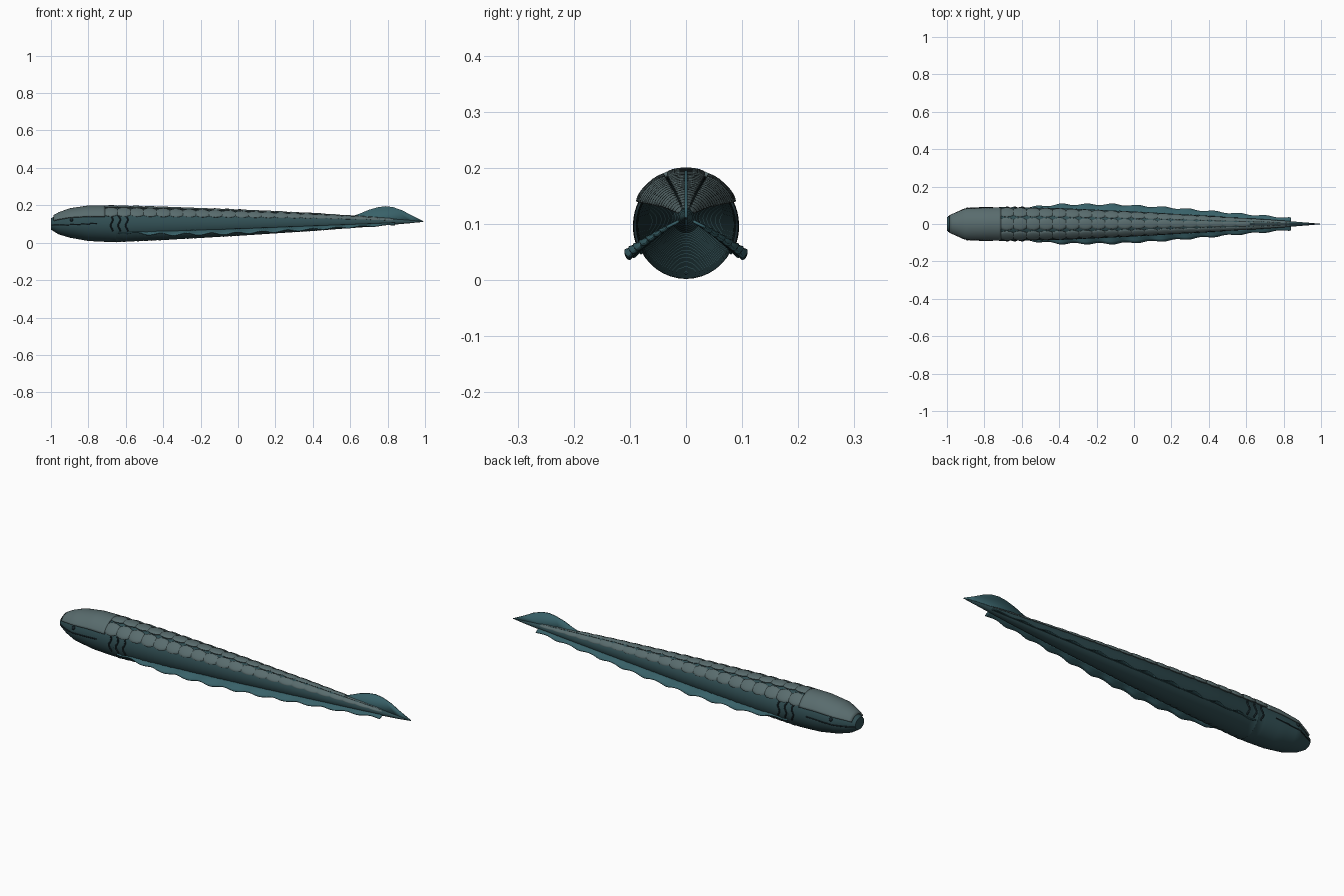
import bpy, bmesh
from math import sin, cos, pi, radians, atan2
from mathutils import Vector, Matrix

if "Cube" in bpy.data.objects:
    bpy.data.objects.remove(bpy.data.objects["Cube"])


def material(name, c):
    m = bpy.data.materials.new(name)
    m.diffuse_color = (*c, 1)
    m.use_nodes = True
    m.node_tree.nodes["Principled BSDF"].inputs["Base Color"].default_value = m.diffuse_color
    return m


SKIN = material("skin", (0.03, 0.075, 0.085))
PLATE = material("plate", (0.10, 0.15, 0.155))
FIN = material("fin", (0.04, 0.12, 0.14))
DARK = material("dark", (0.01, 0.02, 0.025))

# body profile: x, half width, top z, bottom z
PROFILE = [(-1, .036, .13, .07), (-.96, .056, .153, .045), (-.9, .083, .175, .027),
           (-.8, .088, .19, .009), (-.65, .091, .191, .002), (-.4, .086, .185, .013),
           (0, .068, .172, .036), (.4, .044, .155, .062), (.7, .025, .137, .085),
           (.85, .014, .126, .098), (.99, .002, .115, .111)]


def section(x):
    for a, b in zip(PROFILE, PROFILE[1:]):
        if x <= b[0]:
            t = max(0, (x - a[0]) / (b[0] - a[0]))
            return [p + (q - p) * t for p, q in zip(a[1:], b[1:])]
    return PROFILE[-1][1:]


def skin_point(x, angle, lift=0.0, scale=1.0):
    w, top, bot = section(x)
    return Vector((x, (w * scale + lift) * cos(angle),
                   (top + bot) / 2 + ((top - bot) / 2 * scale + lift) * sin(angle)))


def make_object(name, bm, mat, angle=35):
    bmesh.ops.recalc_face_normals(bm, faces=bm.faces[:])
    me = bpy.data.meshes.new(name)
    bm.to_mesh(me)
    bm.free()
    ob = bpy.data.objects.new(name, me)
    bpy.context.collection.objects.link(ob)
    me.materials.append(mat)
    bpy.ops.object.select_all(action='DESELECT')
    ob.select_set(True)
    bpy.context.view_layer.objects.active = ob
    bpy.ops.object.shade_smooth_by_angle(angle=radians(angle))
    return ob


def grid(bm, rows, closed=False):
    vs = [[bm.verts.new(p) for p in r] for r in rows]
    for a, b in zip(vs, vs[1:]):
        n = len(a)
        for i in range(n if closed else n - 1):
            j = (i + 1) % n
            bm.faces.new((a[i], a[j], b[j], b[i]))
    return vs


def solid(ob, t, offset=0):
    m = ob.modifiers.new("thickness", 'SOLIDIFY')
    m.thickness = t
    m.offset = offset


# body: smooth head followed by overlapping belly rings
stations = [(-1 + .02 * i, 1) for i in range(16)]
n = 44
for i in range(n):
    x0 = -.69 + 1.68 * i / n
    stations += [(x0, 1.0), (x0 + 1.68 / n - .004, .975)]
stations.append((.99, 1))
bm = bmesh.new()
rings = grid(bm, [[skin_point(x, 2 * pi * k / 40, 0, s) for k in range(40)]
                  for x, s in stations], True)
bm.faces.new(rings[0])
bm.faces.new(rings[-1])
make_object("body", bm, SKIN)

# head shield: raised dome over the skull
bm = bmesh.new()
grid(bm, [[skin_point(-.985 + .275 * i / 20, radians(25 + 130 * k / 20), .005)
           for k in range(21)] for i in range(21)])
solid(make_object("head_shield", bm, PLATE), .008, 0)


# back scales: three rows of overlapping rounded plates
def scale_row(name, deg):
    bm = bmesh.new()
    for i in range(22):
        x = -.68 + .07 * i
        w = section(x)[0]
        a = radians(deg)
        pos = skin_point(x, a)
        tangent = (skin_point(x + .02, a) - skin_point(x - .02, a)).normalized()
        side = Vector((0, -sin(a), cos(a)))
        up = tangent.cross(side).normalized()
        if up.dot(Vector((0, cos(a), sin(a)))) < 0:
            up = -up
        side = up.cross(tangent)
        basis = Matrix((tangent, side, up)).transposed().to_4x4()
        size = Matrix.Diagonal((.046, .37 * w + .001, .10 * w + .001, 1))
        bmesh.ops.create_uvsphere(bm, u_segments=16, v_segments=8, radius=1,
                                  matrix=Matrix.Translation(pos) @ basis @ size)
    make_object(name, bm, PLATE)


for name, deg in (("top_scales", 90), ("left_scales", 46), ("right_scales", 134)):
    scale_row(name, deg)


# wavy ribbon fins along both flanks
REACH = [(-.64, .092), (-.4, .118), (-.1, .118), (.2, .098), (.5, .068), (.84, .035)]


def reach(x):
    for a, b in zip(REACH, REACH[1:]):
        if x <= b[0]:
            return a[1] + (b[1] - a[1]) * (x - a[0]) / (b[0] - a[0])
    return REACH[-1][1]


for name, s in (("fin_left", 1), ("fin_right", -1)):
    rows = []
    for i in range(149):
        x = -.64 + .01 * i
        w, top, bot = section(x)
        mid = (top + bot) / 2
        wave = 2 * pi * x / .135
        r = max(reach(x) + .004 * sin(wave), w)
        row = []
        for k in range(4):
            t = k / 3
            d = w * .9 + (r - w * .9) * t
            tilt = radians(-28) + .06 * t * cos(wave)
            row.append((x, s * d * cos(tilt), mid + d * sin(tilt)))
        rows.append(row)
    bm = bmesh.new()
    grid(bm, rows)
    solid(make_object(name, bm, FIN), .005)

# tail fin: thin upright blade
outline = [(.6, .138), (.65, .155), (.7, .176), (.75, .19), (.79, .195), (.83, .19),
           (.88, .172), (.93, .145), (.995, .113), (.93, .105), (.85, .098), (.72, .105)]
bm = bmesh.new()
bm.faces.new([bm.verts.new((x, 0, z)) for x, z in outline])
solid(make_object("tail_fin", bm, FIN), .006)


# gill slits, mouth line and eyes
def cord(name, points, r):
    cu = bpy.data.curves.new(name, 'CURVE')
    cu.dimensions = '3D'
    cu.bevel_depth = r
    cu.bevel_resolution = 1
    cu.use_fill_caps = True
    sp = cu.splines.new('POLY')
    sp.points.add(len(points) - 1)
    for p, q in zip(sp.points, points):
        p.co = (*q, 1)
    ob = bpy.data.objects.new(name, cu)
    bpy.context.collection.objects.link(ob)
    cu.materials.append(DARK)


def flank(deg, s):
    return radians(deg) if s > 0 else pi - radians(deg)


for side, s in (("left", 1), ("right", -1)):
    for g in range(3):
        x = -.675 + .04 * g
        cord(f"gill_{side}_{g}", [skin_point(x + .006 * cos(k), flank(-22 + 6 * k, s))
                                  for k in range(11)], .004)
    cord(f"mouth_{side}", [skin_point(-.995 + .022 * k, flank(-8 + 1.0 * k, s))
                           for k in range(12)], .003)
    bm = bmesh.new()
    bmesh.ops.create_uvsphere(bm, u_segments=16, v_segments=10, radius=.009,
                              matrix=Matrix.Translation(skin_point(-.89, flank(16, s))))
    make_object(f"eye_{side}", bm, DARK)
